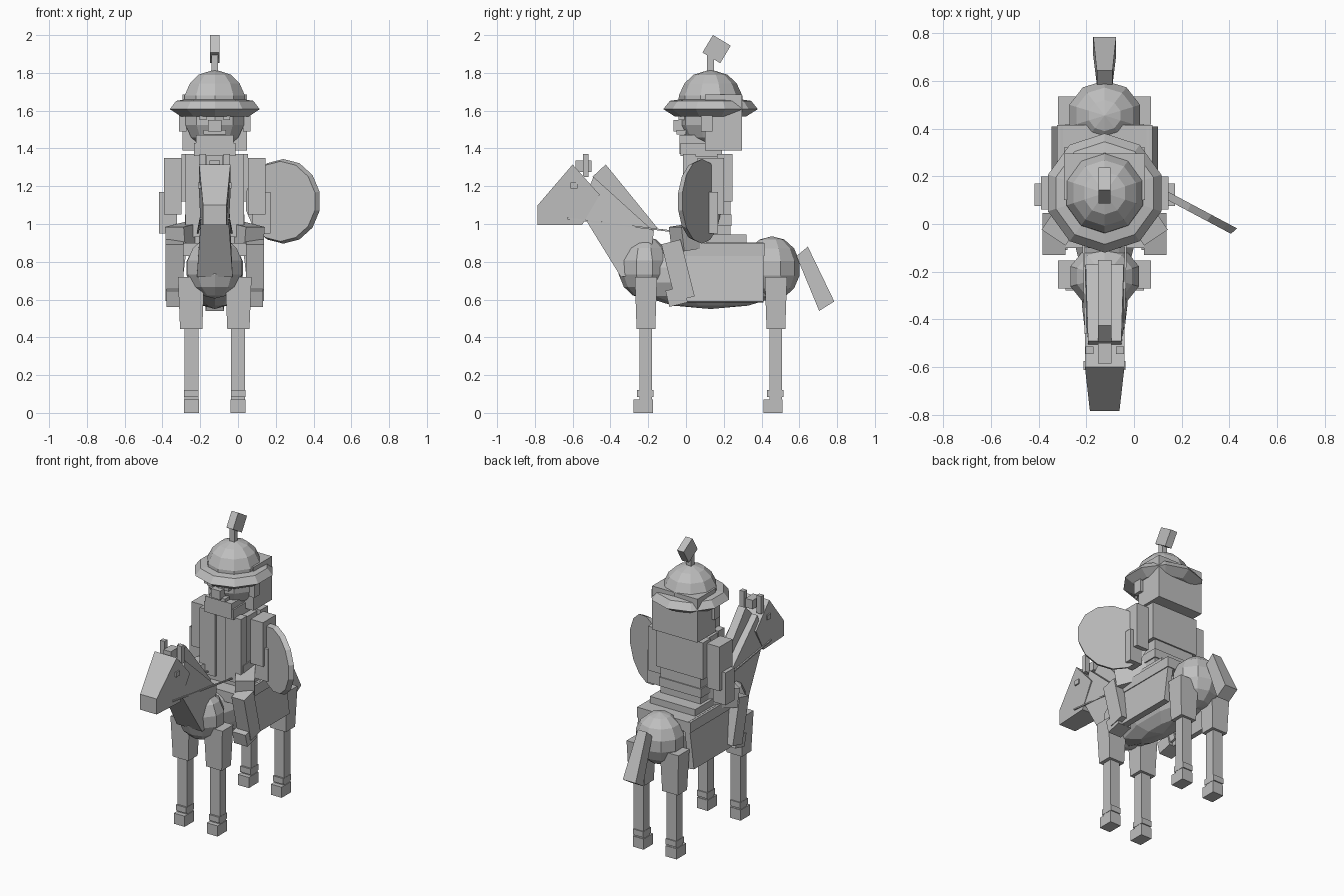
import bpy, bmesh, math
from mathutils import Vector, Matrix

if "Cube" in bpy.data.objects:
    bpy.data.objects.remove(bpy.data.objects["Cube"])

CX = -0.123  # centre line of mount and rider
grey = bpy.data.materials.new("plain grey")
grey.diffuse_color = (0.52, 0.52, 0.52, 1)
grey.use_nodes = True
grey.node_tree.nodes["Principled BSDF"].inputs["Base Color"].default_value = grey.diffuse_color


def finish(name, bm):
    bmesh.ops.recalc_face_normals(bm, faces=bm.faces)
    me = bpy.data.meshes.new(name)
    bm.to_mesh(me)
    bm.free()
    me.materials.append(grey)
    ob = bpy.data.objects.new(name, me)
    bpy.context.collection.objects.link(ob)
    return ob


def box(name, x, y, z, taper=1.0, turn=0, axis='X'):
    """Box from ranges; taper scales the bottom, turn rotates about its centre."""
    bm = bmesh.new()
    bmesh.ops.create_cube(bm, size=1)
    for v in bm.verts:
        k = taper if v.co.z < 0 else 1
        v.co = Vector((v.co.x * (x[1] - x[0]) * k, v.co.y * (y[1] - y[0]) * k, v.co.z * (z[1] - z[0])))
    centre = Vector((sum(x) / 2, sum(y) / 2, sum(z) / 2))
    bm.transform(Matrix.Translation(centre) @ Matrix.Rotation(math.radians(turn), 4, axis))
    return finish(name, bm)


def mid(name, half, y, z, **kw):
    return box(name, (CX - half, CX + half), y, z, **kw)


def pair(name, x, y, z, **kw):
    """Two mirrored boxes, x measured outwards from the centre line."""
    for side, s in (("right", 1), ("left", -1)):
        box(f"{name}_{side}", sorted((CX + s * x[0], CX + s * x[1])), y, z,
            **{**kw, "turn": kw.get("turn", 0) * (s if kw.get("axis") in ('Y', 'Z') else 1)})


def prism(name, pts):
    """Side profile of (y, z, half width) points, extruded across the centre line."""
    bm = bmesh.new()
    l = [bm.verts.new((CX - w, y, z)) for y, z, w in pts]
    r = [bm.verts.new((CX + w, y, z)) for y, z, w in pts]
    bm.faces.new(l)
    bm.faces.new(r[::-1])
    for i in range(len(pts)):
        j = (i + 1) % len(pts)
        bm.faces.new((l[i], r[i], r[j], l[j]))
    return finish(name, bm)


def ball(name, y, z, radii, seg=10, rings=7):
    bm = bmesh.new()
    bmesh.ops.create_uvsphere(bm, u_segments=seg, v_segments=rings, radius=1)
    bm.transform(Matrix.Translation((CX, y, z)) @ Matrix.Diagonal((*radii, 1)))
    return finish(name, bm)


def beam(name, a, b, width, depth):
    """Bar between two points."""
    a, b = Vector(a), Vector(b)
    bm = bmesh.new()
    bmesh.ops.create_cube(bm, size=1)
    bm.transform(Matrix.Translation((a + b) / 2) @ (b - a).to_track_quat('Z', 'Y').to_matrix().to_4x4()
                 @ Matrix.Diagonal((width, depth, (b - a).length, 1)))
    return finish(name, bm)


def lathe(name, y, profile, seg=10):
    """Revolve (radius, z) rings around the vertical axis."""
    bm = bmesh.new()
    rings = [[bm.verts.new((CX + r * math.sin(2 * math.pi * i / seg),
                            y - r * math.cos(2 * math.pi * i / seg), z)) for i in range(seg)]
             for r, z in profile]
    for a, b in zip(rings, rings[1:]):
        for i in range(seg):
            bm.faces.new((a[i], a[(i + 1) % seg], b[(i + 1) % seg], b[i]))
    bm.faces.new(rings[0])
    bm.faces.new(rings[-1])
    return finish(name, bm)


# Horse body
ball("belly", 0.13, 0.73, (0.155, 0.46, 0.18))
ball("shoulder", -0.22, 0.77, (0.155, 0.14, 0.165))
ball("rump", 0.455, 0.765, (0.16, 0.15, 0.17))

# Horse legs
for name, y in (("front", -0.213), ("hind", 0.475)):
    pair(name + "_thigh", (0.055, 0.195), (y - 0.058, y + 0.06), (0.445, 0.72), taper=0.84)
    pair(name + "_shin", (0.087, 0.16), (y - 0.034, y + 0.033), (0.06, 0.45))
    pair(name + "_fetlock", (0.085, 0.162), (y - 0.046, y + 0.04), (0.083, 0.122))
    pair(name + "_hoof", (0.083, 0.164), (y - 0.065, y + 0.037), (0, 0.072))

# Neck, mane, head, tail
prism("neck", [(-0.49, 1.25, 0.07), (-0.17, 0.96, 0.08), (-0.2, 0.74, 0.095), (-0.345, 0.72, 0.095), (-0.56, 1.07, 0.07)])
prism("mane", [(-0.425, 1.315, 0.028), (-0.152, 0.98, 0.028), (-0.19, 0.95, 0.028), (-0.495, 1.25, 0.028)])
prism("horse_head", [(-0.6, 1.315, 0.083), (-0.457, 1.155, 0.083), (-0.55, 0.995, 0.075), (-0.785, 0.995, 0.062), (-0.785, 1.1, 0.062)])
mid("forelock", 0.028, (-0.585, -0.5), (1.275, 1.335))
pair("horse_ear", (0.047, 0.08), (-0.545, -0.515), (1.25, 1.37))
pair("horse_eye", (0.065, 0.088), (-0.612, -0.574), (1.188, 1.22))
prism("tail", [(0.585, 0.83, 0.033), (0.645, 0.88, 0.033), (0.785, 0.59, 0.048), (0.705, 0.54, 0.048)])

# Reins
for n, s in (("right", 1), ("left", -1)):
    beam("rein_" + n, (CX + s * 0.075, -0.63, 1.03), (CX + s * 0.09, -0.02, 0.955), 0.009, 0.009)

# Saddle
mid("saddle_blanket", 0.2, (-0.1, 0.415), (0.83, 0.9))
pair("blanket_side", (0.165, 0.205), (-0.01, 0.41), (0.585, 0.9), turn=-7, axis='Y')
mid("saddle_seat", 0.17, (0.0, 0.32), (0.89, 0.945))

# Rider legs
for n, s in (("right", 1), ("left", -1)):
    beam("rider_thigh_" + n, (CX + s * 0.09, 0.13, 0.95), (CX + s * 0.21, -0.05, 0.92), 0.12, 0.13)
pair("rider_shin", (0.165, 0.26), (-0.095, 0.01), (0.6, 0.91), turn=14)
pair("rider_boot", (0.155, 0.255), (-0.1, 0.0), (0.572, 0.66), turn=14)

# Rider body
mid("torso", 0.15, (0.0, 0.235), (0.9, 1.36))
mid("back_panel", 0.175, (0.165, 0.245), (1.12, 1.37))
mid("belt", 0.158, (0.01, 0.242), (0.99, 1.05))
pair("coat_front", (0.04, 0.155), (-0.015, 0.05), (0.93, 1.37))
mid("collar", 0.11, (-0.03, 0.19), (1.36, 1.43))
pair("upper_arm", (0.175, 0.268), (0.06, 0.2), (1.05, 1.35))
pair("forearm", (0.2, 0.294), (0.075, 0.17), (0.95, 1.17))

# Rider head
ball("head", 0.13, 1.56, (0.167, 0.167, 0.165))
mid("beard", 0.1, (-0.035, 0.1), (1.37, 1.47))
mid("hair", 0.17, (0.1, 0.296), (1.39, 1.685))
mid("nose", 0.035, (-0.065, 0.0), (1.49, 1.55))
mid("moustache", 0.06, (-0.05, 0.0), (1.475, 1.497))
pair("ear", (0.15, 0.19), (0.08, 0.14), (1.49, 1.575))
pair("eye", (0.045, 0.08), (-0.04, 0.02), (1.55, 1.575))

# Helmet
lathe("helmet_brim", 0.13, [(0.19, 1.57), (0.25, 1.608), (0.215, 1.652), (0.16, 1.66)])
lathe("helmet_dome", 0.13, [(0.17, 1.62), (0.168, 1.68), (0.138, 1.745), (0.09, 1.79), (0.02, 1.812)])
mid("plume_stalk", 0.018, (0.11, 0.147), (1.79, 1.92))
mid("plume", 0.025, (0.107, 0.217), (1.872, 1.98), turn=-31)

# Round shield on the left arm
bm = bmesh.new()
bmesh.ops.create_cone(bm, cap_ends=True, segments=14, radius1=0.224, radius2=0.212, depth=0.032)
bm.transform(Matrix.Translation((0.232, 0.07, 1.12)) @ Matrix.Rotation(math.radians(-28), 4, 'Z')
             @ Matrix.Rotation(math.radians(90), 4, 'X'))
finish("shield", bm)
